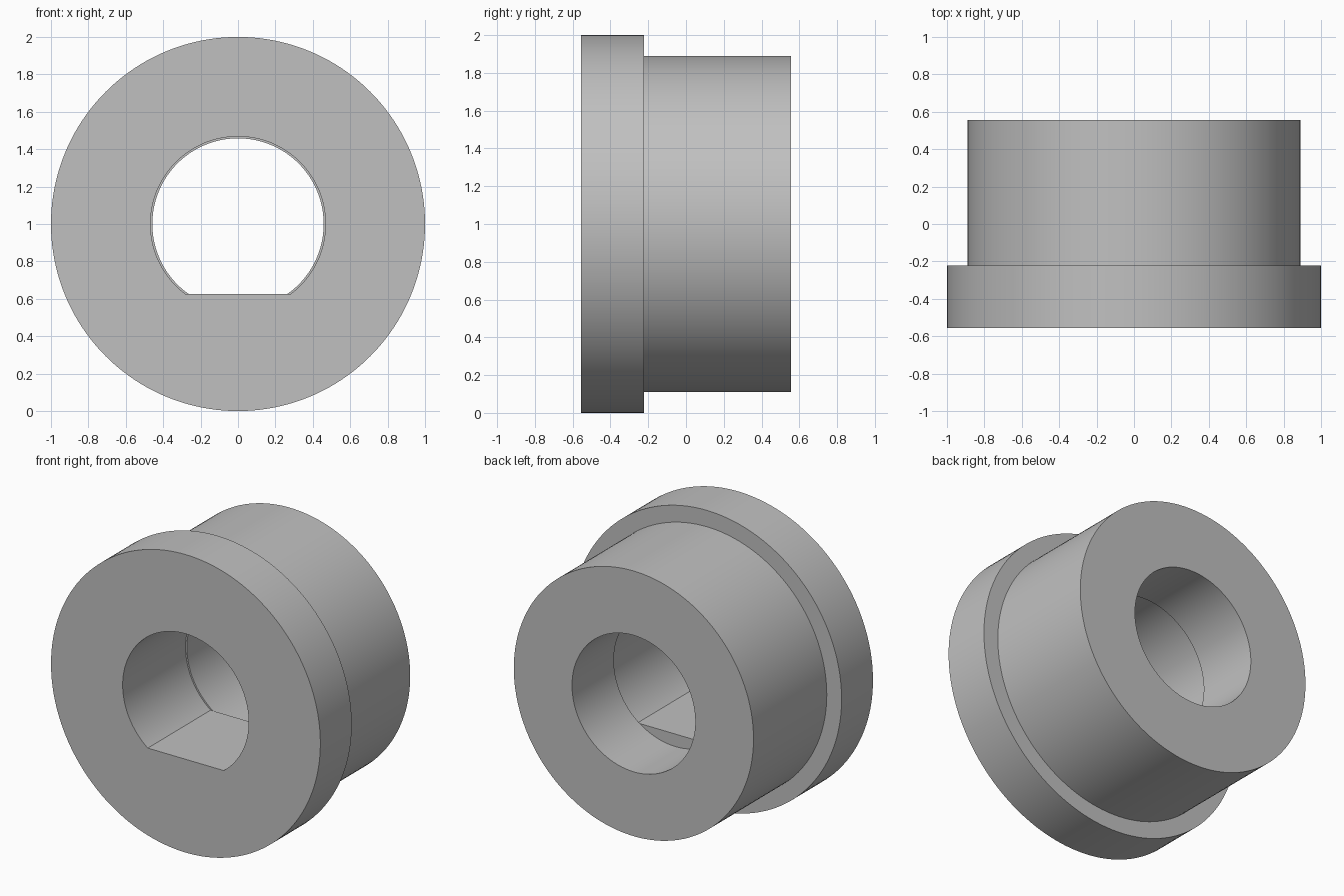
import bpy, bmesh, math

cube = bpy.data.objects.get("Cube")
if cube:
    bpy.data.objects.remove(cube, do_unlink=True)

SEGMENTS = 160
CENTRE_Z = 1.0
HALF_DEPTH = 0.555
SHOULDER_Y = -0.222   # back of the flange
STEP_Y = 0.112        # where the keyed bore meets the round bore

grey = bpy.data.materials.new("plain grey")
grey.use_nodes = True
colour = (0.53, 0.53, 0.53, 1)
grey.diffuse_color = colour
grey.node_tree.nodes["Principled BSDF"].inputs["Base Color"].default_value = colour


def circle(radius, floor=-10):
    """Circle section about the axis, cut off flat at height floor."""
    start = math.asin(floor / radius) if abs(floor) < radius else -math.pi / 2
    sweep = math.pi - 2 * start
    flat = abs(floor) < radius
    steps = SEGMENTS - 1 if flat else SEGMENTS
    count = SEGMENTS
    return [(radius * math.cos(start + sweep * i / steps),
             radius * math.sin(start + sweep * i / steps)) for i in range(count)]


def prism(name, sections):
    """Solid through a list of (y, section) rings with equal point counts."""
    bm = bmesh.new()
    rings = [[bm.verts.new((x, y, z + CENTRE_Z)) for x, z in section]
             for y, section in sections]
    for a, b in zip(rings, rings[1:]):
        for i in range(SEGMENTS):
            j = (i + 1) % SEGMENTS
            bm.faces.new((a[i], a[j], b[j], b[i]))
    bm.faces.new(rings[0])
    bm.faces.new(rings[-1])
    bmesh.ops.recalc_face_normals(bm, faces=bm.faces)
    mesh = bpy.data.meshes.new(name)
    bm.to_mesh(mesh)
    bm.free()
    mesh.materials.append(grey)
    obj = bpy.data.objects.new(name, mesh)
    bpy.context.collection.objects.link(obj)
    return obj


# Flanged body
flange, barrel = circle(1.0), circle(0.89)
body = prism("flanged_bushing", [(-HALF_DEPTH, flange), (SHOULDER_Y, flange),
                                 (SHOULDER_Y, barrel), (HALF_DEPTH, barrel)])

# Stepped bore: flat-bottomed at the front, round at the back
cutters = [
    prism("keyed_bore_cutter", [(-0.8, circle(0.468, -0.374)), (STEP_Y, circle(0.468, -0.374))]),
    prism("round_bore_cutter", [(STEP_Y - 0.01, circle(0.458)), (0.8, circle(0.458))]),
]
# Keep the round cutter's overlap above the flat
for vert in cutters[1].data.vertices:
    if vert.co.y < STEP_Y:
        vert.co.y = STEP_Y

bpy.context.view_layer.objects.active = body
body.select_set(True)
for cutter in cutters:
    cutter.hide_render = True
    cut = body.modifiers.new(cutter.name, "BOOLEAN")
    cut.operation = "DIFFERENCE"
    cut.solver = "EXACT"
    cut.object = cutter
    bpy.ops.object.modifier_apply(modifier=cut.name)
    bpy.data.objects.remove(cutter, do_unlink=True)

bpy.ops.object.shade_smooth_by_angle(angle=math.radians(30))
